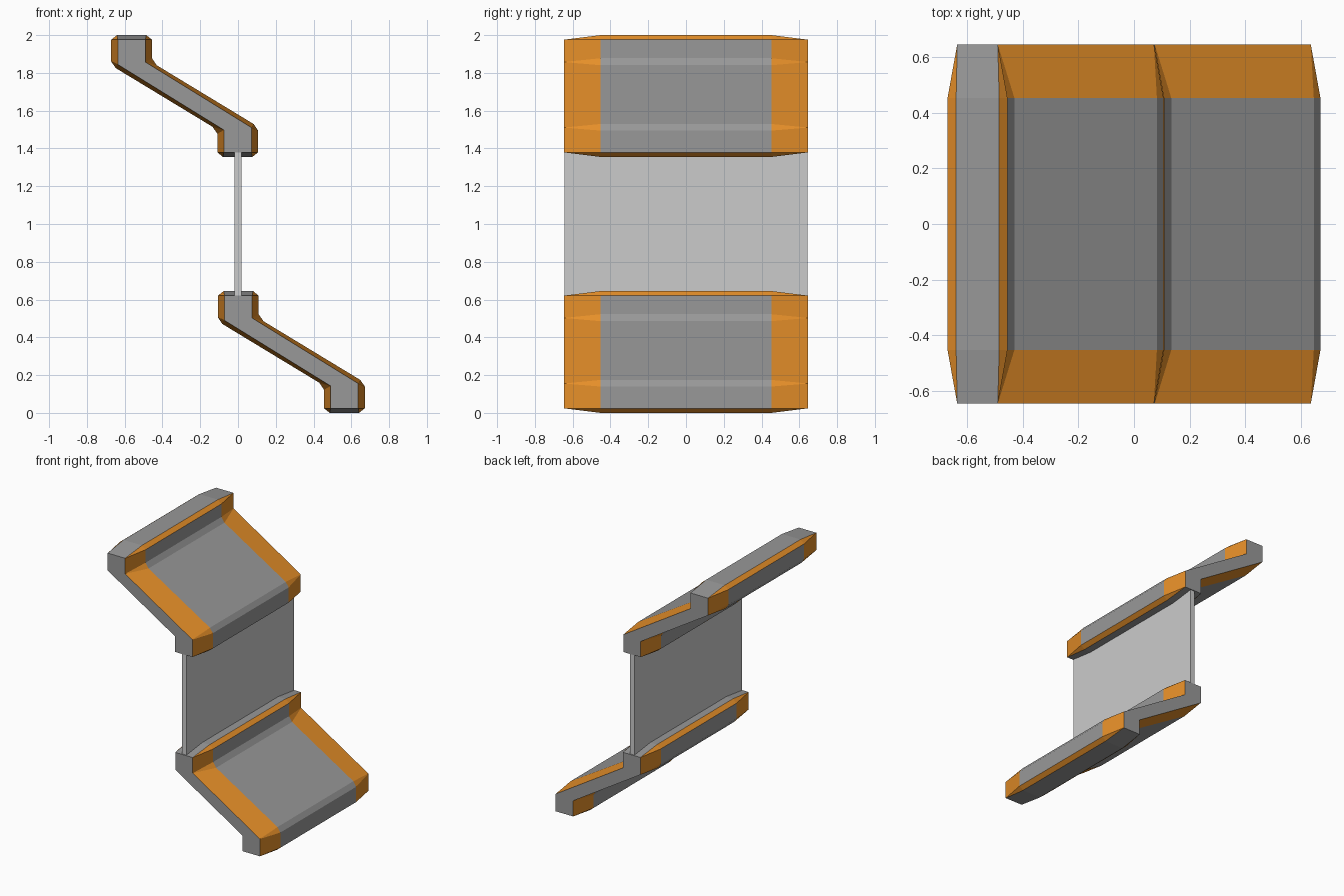
import bpy, bmesh

if "Cube" in bpy.data.objects:
    bpy.data.objects.remove(bpy.data.objects["Cube"])

CAP_Y, MID_Y = 0.647, 0.453


def material(name, color):
    m = bpy.data.materials.new(name)
    m.diffuse_color = (*color, 1)
    m.use_nodes = True
    m.node_tree.nodes["Principled BSDF"].inputs["Base Color"].default_value = m.diffuse_color
    return m


GREY = material("grey", (0.316, 0.316, 0.316))
ORANGE = material("orange", (0.79, 0.275, 0.022))

# Half of the Z-shaped profile about its centre; the rest is its 180 degree turn
CAP_HALF = [(-0.354, 0.298), (-0.208, 0.298), (-0.208, 0.18), (0.354, -0.167)]
# Fuller middle profile: each cap corner splits into two points
MID_HALF = [(-0.389, 0.298), (-0.358, 0.3225), (-0.203, 0.3225), (-0.173, 0.298),
            (-0.173, 0.2), (-0.148, 0.163), (0.365, -0.148), (0.389, -0.183)]


def full(half):
    return half + [(-x, -z) for x, z in half]


def make_bracket(name, cx, cz):
    bm = bmesh.new()

    def ring(half, y):
        return [bm.verts.new((x + cx, y, z + cz)) for x, z in full(half)]

    def face(verts, slot):
        bm.faces.new(verts).material_index = slot

    mids = []
    for s in (-1, 1):
        cap, mid = ring(CAP_HALF, s * CAP_Y), ring(MID_HALF, s * MID_Y)
        mids.append(mid)
        face(cap, 0)
        for i in range(8):
            j = (i + 1) % 8
            # Corner triangle, then tapering end strip (ledges stay grey)
            face([cap[i], mid[2 * i], mid[2 * i + 1]], 1)
            face([cap[i], mid[2 * i + 1], mid[2 * j], cap[j]], 0 if i % 4 == 0 else 1)
    # Middle span, with orange bevels beside the top and bottom ledges
    a, b = mids
    for k in range(16):
        n = (k + 1) % 16
        face([a[k], a[n], b[n], b[k]], 1 if k % 8 in (0, 2) else 0)
    bmesh.ops.recalc_face_normals(bm, faces=bm.faces[:])
    me = bpy.data.meshes.new(name)
    bm.to_mesh(me)
    bm.free()
    me.materials.append(GREY)
    me.materials.append(ORANGE)
    bpy.context.collection.objects.link(bpy.data.objects.new(name, me))


make_bracket("upper_bracket", -0.2825, 1.6775)
make_bracket("lower_bracket", 0.2825, 0.3225)

# Thin upright panel between the brackets
bpy.ops.mesh.primitive_cube_add(size=1, location=(0, 0, 1))
panel = bpy.context.object
panel.name = "panel"
panel.scale = (0.036, 1.285, 0.756)
